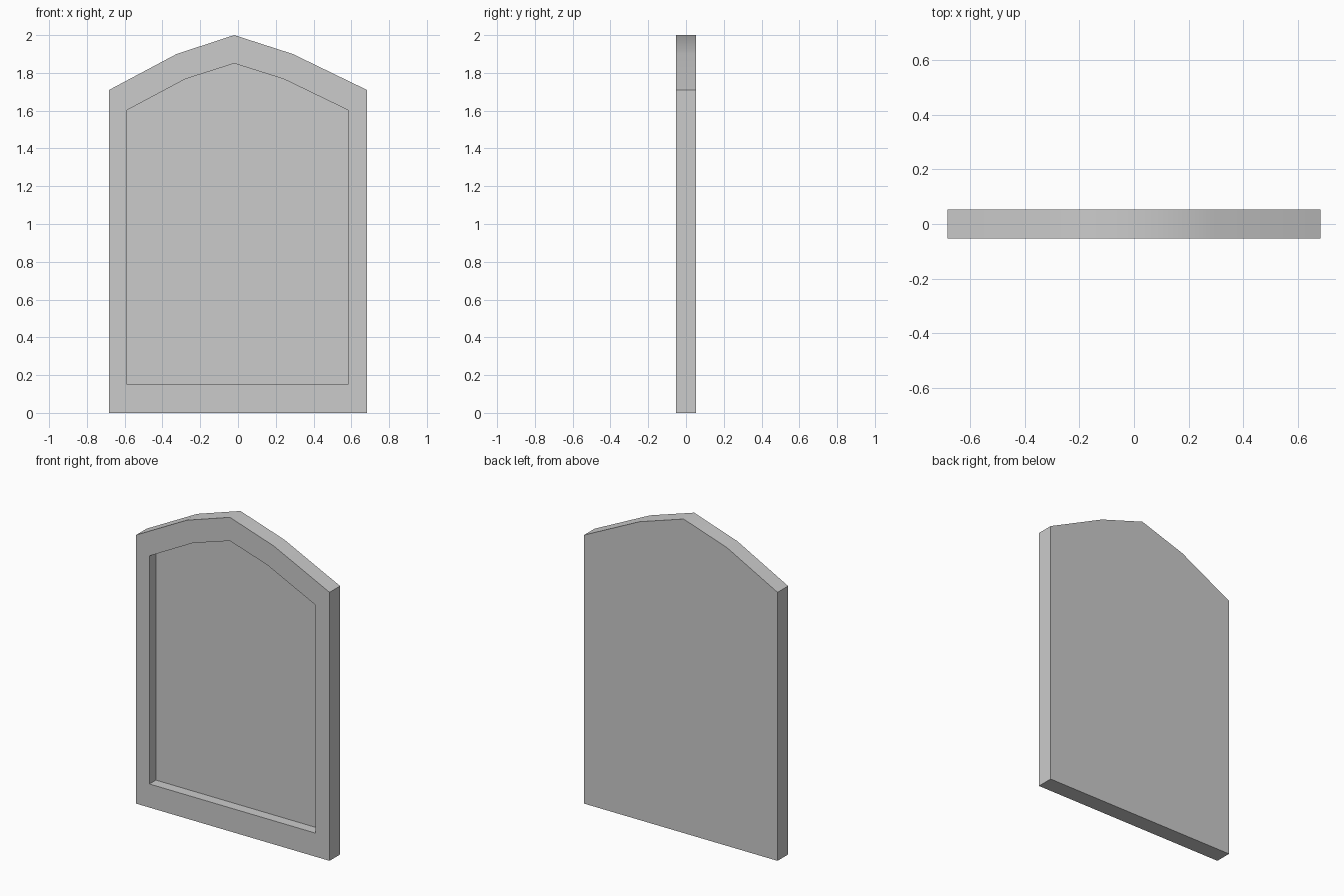
import bpy, bmesh, math

if "Cube" in bpy.data.objects:
    bpy.data.objects.remove(bpy.data.objects["Cube"])

# Arched profiles (x, z): outer rim and inner recess
outer = [(-0.682, 0), (0.682, 0), (0.682, 1.71), (0.29, 1.90), (-0.02, 2.0), (-0.325, 1.90), (-0.682, 1.71)]
inner = [(-0.587, 0.15), (0.582, 0.15), (0.582, 1.603), (0.243, 1.767), (-0.02, 1.85), (-0.28, 1.767), (-0.587, 1.603)]
HALF, DEPTH = 0.053, 0.065

bm = bmesh.new()


def ring(profile, y):
    return [bm.verts.new((x, y, z)) for x, z in profile]


# Stacked loops: back edge, front edge, recess lip, recess floor
loops = [ring(outer, HALF), ring(outer, -HALF),
         ring(inner, -HALF), ring(inner, -HALF + DEPTH)]
n = len(outer)
for a, b in zip(loops, loops[1:]):
    for i in range(n):
        j = (i + 1) % n
        bm.faces.new((a[i], a[j], b[j], b[i]))

# Back and recessed front panels
bm.faces.new(loops[0])
bm.faces.new(loops[-1])
bmesh.ops.recalc_face_normals(bm, faces=bm.faces)

mesh = bpy.data.meshes.new("arched_panel")
bm.to_mesh(mesh)
bm.free()
panel = bpy.data.objects.new("arched_panel", mesh)
bpy.context.collection.objects.link(panel)

# Soft arch, crisp corners
bpy.context.view_layer.objects.active = panel
panel.select_set(True)
bpy.ops.object.shade_smooth_by_angle(angle=math.radians(40))
